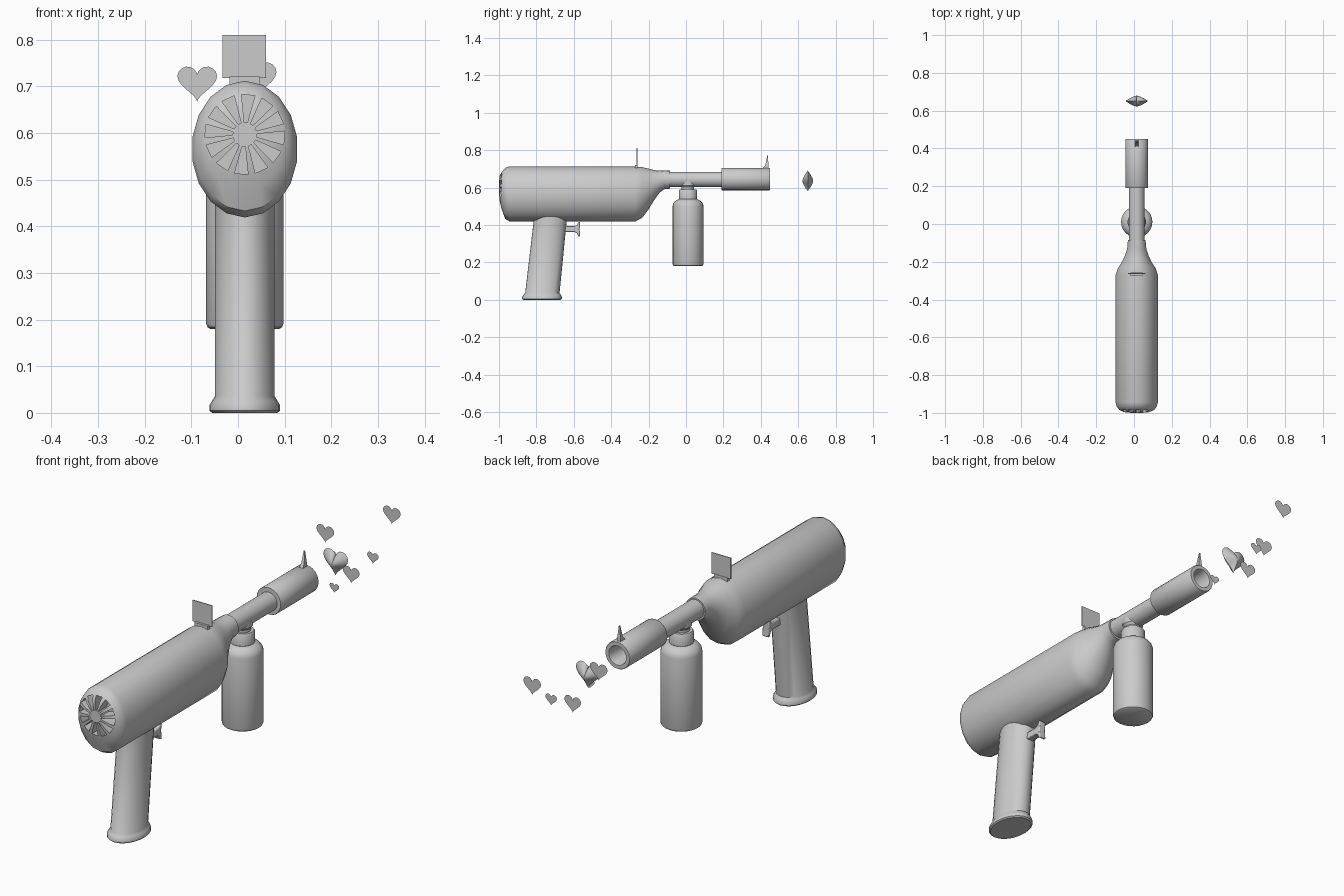
import bpy, bmesh
from math import sin, cos, pi, radians

if "Cube" in bpy.data.objects:
    bpy.data.objects.remove(bpy.data.objects["Cube"])

CX = 0.0145   # gun centre line


def make(name, verts, faces, angle=35):
    me = bpy.data.meshes.new(name)
    me.from_pydata(verts, [], faces)
    bm = bmesh.new()
    bm.from_mesh(me)
    bmesh.ops.recalc_face_normals(bm, faces=bm.faces)
    bm.to_mesh(me)
    bm.free()
    ob = bpy.data.objects.new(name, me)
    bpy.context.scene.collection.objects.link(ob)
    smooth(ob, angle)
    return ob


def smooth(ob, angle=35):
    ob.data.shade_smooth()
    ob.data.set_sharp_from_angle(angle=radians(angle))


def loft(name, rings, axis, n=24):
    """Elliptical rings (position along axis, centre of other axis, rx, r_other), capped."""
    verts, faces = [], []
    for p, c, rx, ro in rings:
        for i in range(n):
            t = 2 * pi * i / n
            x, o = CX + rx * sin(t), c - ro * cos(t)
            verts.append((x, p, o) if axis == 'y' else (x, o, p))
    for k in range(len(rings) - 1):
        for i in range(n):
            j = (i + 1) % n
            faces.append((k*n + i, k*n + j, (k+1)*n + j, (k+1)*n + i))
    faces.append(tuple(range(n)))
    faces.append(tuple(range(len(verts) - n, len(verts))))
    return make(name, verts, faces)


def turned(name, profile, centre, axis, n=24):
    return loft(name, [(p, centre, r, r) for p, r in profile], axis, n)


def prism(name, profile, half):
    """Side profile in y-z extruded along x; half may vary per point."""
    n = len(profile)
    h = half if isinstance(half, list) else [half] * n
    verts = [(CX + s * h[i], y, z) for s in (-1, 1) for i, (y, z) in enumerate(profile)]
    faces = [tuple(range(n)), tuple(range(n, 2*n))]
    faces += [(i, (i+1) % n, n + (i+1) % n, n + i) for i in range(n)]
    return make(name, verts, faces)


def box(name, x0, x1, y0, y1, z0, z1):
    ob = prism(name, [(y0, z0), (y1, z0), (y1, z1), (y0, z1)], (x1 - x0) / 2)
    ob.location.x = (x0 + x1) / 2 - CX
    return ob


# Body: elliptical shell necking down to the barrel
body = loft("body", [
    (-1.0, .597, .03, .03), (-.996, .595, .068, .07), (-.985, .583, .093, .1),
    (-.967, .569, .107, .136), (-.945, .5655, .114, .1465), (-.27, .5655, .114, .1465),
    (-.235, .573, .102, .136), (-.2, .592, .079, .109), (-.17, .613, .065, .08),
    (-.14, .632, .054, .058), (-.115, .641, .049, .05), (-.085, .642, .048, .048)], 'y', 18)

# Radial vent slots cut in the rear cap
verts, faces = [], []
for k in range(12):
    a, b = 2 * pi * k / 12 + radians(5), len(verts)
    for y in (-1.05, -.945):
        for r, d in ((.026, -.13), (.026, .13), (.086, .17), (.086, -.17)):
            verts.append((CX + r * sin(a + d), y, .597 + r * cos(a + d)))
    faces += [tuple(b + i for i in f) for f in (
        (0, 1, 2, 3), (7, 6, 5, 4), (0, 4, 5, 1), (1, 5, 6, 2), (2, 6, 7, 3), (3, 7, 4, 0))]
cutter = make("vent_cutter", verts, faces)
cutter.hide_render = True
mod = body.modifiers.new("vents", 'BOOLEAN')
mod.operation, mod.solver, mod.object = 'DIFFERENCE', 'EXACT', cutter
bpy.context.view_layer.objects.active = body
bpy.ops.object.modifier_apply(modifier=mod.name)
bpy.data.objects.remove(cutter)
smooth(body)

# Barrel and hollow muzzle
turned("barrel", [(-.1, .041), (.2, .041)], .643, 'y')
turned("muzzle", [(.19, .041), (.19, .058), (.193, .06), (.447, .06), (.45, .058),
                  (.45, .042), (.44, .039), (.3, .036)], .645, 'y')

# Sights
box("rear_sight_plate", -.033, .06, -.264, -.26, .718, .81)
box("rear_sight_base", -.018, .046, -.274, -.258, .7, .721)
prism("front_sight", [(.408, .7), (.424, .72), (.434, .77), (.438, .77), (.442, .7)],
      [.01, .007, .002, .002, .01])

# Hanging bottle with cap and connector
turned("bottle", [(.18, .074), (.184, .08), (.192, .083), (.5, .083), (.515, .079),
                  (.528, .068), (.538, .05)], .011, 'z')
turned("bottle_cap", [(.535, .046), (.539, .049), (.584, .049), (.59, .045)], .011, 'z')
turned("bottle_connector", [(.58, .033), (.602, .034), (.612, .042), (.64, .042)], .01, 'z')

# Grip with flared foot
loft("grip", [(0, -.77, .07, .1), (.005, -.77, .076, .106), (.016, -.77, .076, .106),
              (.026, -.769, .07, .1), (.036, -.768, .064, .092), (.46, -.722, .064, .088)], 'z')

# Trigger
trigger = prism("trigger", [(-.66, .362), (-.595, .362), (-.582, .355), (-.575, .338),
                            (-.565, .338), (-.569, .378), (-.565, .416), (-.575, .416),
                            (-.582, .4), (-.595, .393), (-.66, .393)], .016)
bev = trigger.modifiers.new("bevel", 'BEVEL')
bev.width, bev.segments = .004, 2


# Hearts leaving the muzzle
def outline(w, h, n=32):
    pts = []
    for i in range(n):
        t = 2 * pi * i / n
        z = 13*cos(t) - 5*cos(2*t) - 2*cos(3*t) - cos(4*t)
        pts.append((sin(t)**3 * w / 2, (z + 2.5) / 29 * h))
    return pts


N = 32
hv, hf = [], []
levels = [(.08, -.028), (.3, -.024), (.65, -.014), (1, 0), (.65, .014), (.3, .024), (.08, .028)]
for s, y in levels:
    hv += [(CX + x*s, .651 + y, .636 + z*s) for x, z in outline(.119, .11)]
for k in range(len(levels) - 1):
    hf += [(k*N + i, k*N + (i+1) % N, (k+1)*N + (i+1) % N, (k+1)*N + i) for i in range(N)]
hf += [tuple(range(N)), tuple(range(len(hv) - N, len(hv)))]
make("puffy_heart", hv, hf, 50)

for i, (x, y, z, w) in enumerate([(-.0875, .725, .705, .085), (.04, 1.0, .714, .085),
                                  (.02, .75, .545, .08), (.056, .847, .592, .055),
                                  (.056, .582, .562, .046)]):
    make(f"flat_heart_{i + 1}", [(x + a, y, z + b) for a, b in outline(w, w * .89)],
         [tuple(range(N))])
